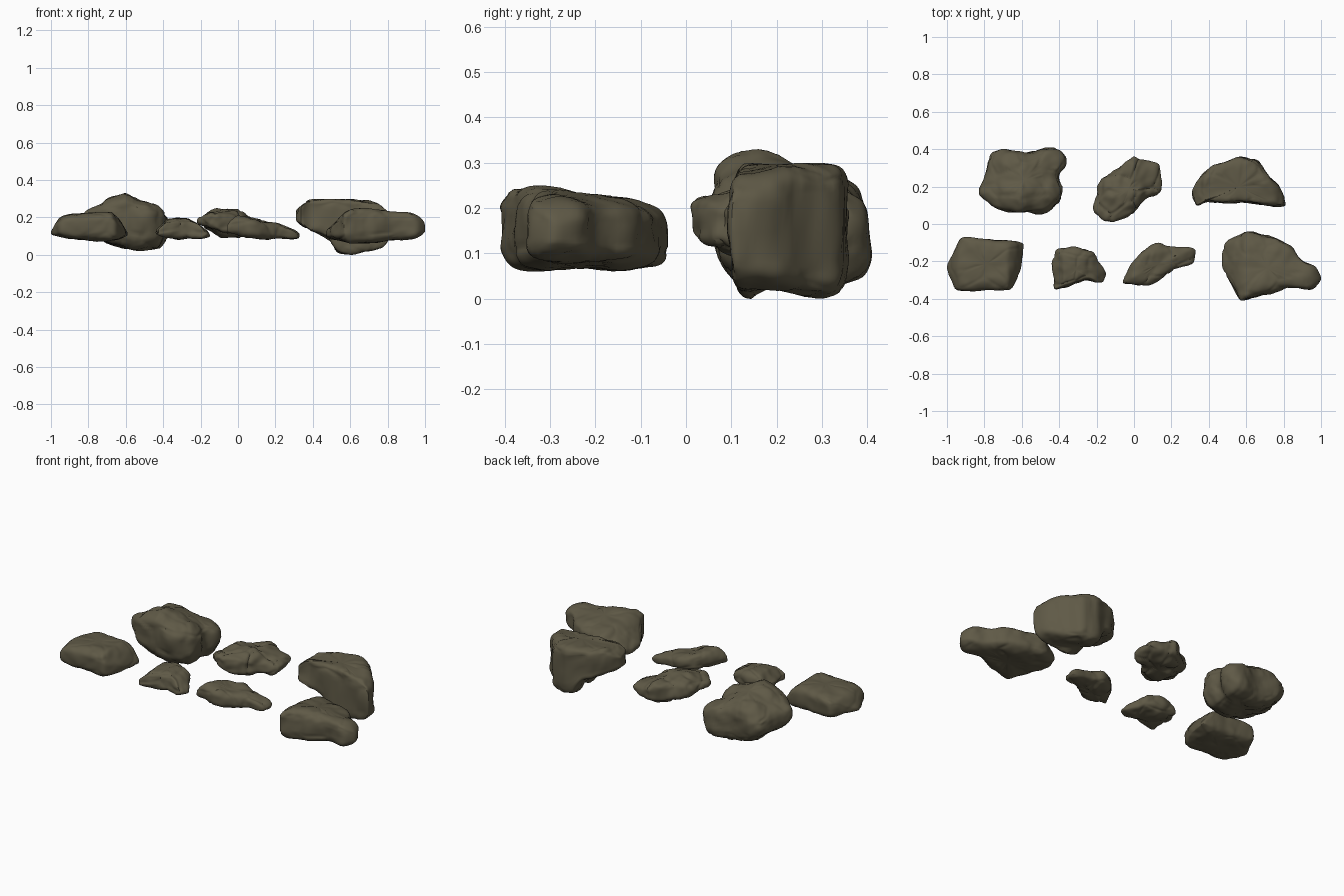
import bpy, bmesh, math
from mathutils import Vector, noise

if "Cube" in bpy.data.objects:
    bpy.data.objects.remove(bpy.data.objects["Cube"])

stone = bpy.data.materials.new("olive grey stone")
stone.use_nodes = True
stone.diffuse_color = (0.115, 0.101, 0.062, 1)
bsdf = stone.node_tree.nodes["Principled BSDF"]
bsdf.inputs["Base Color"].default_value = stone.diffuse_color
bsdf.inputs["Roughness"].default_value = 0.9

AROUND, RINGS = 96, 40


def resample(points, count):
    """Evenly spaced points along a closed outline, with softened corners."""
    loop = [Vector(p) for p in points]
    edges = list(zip(loop, loop[1:] + loop[:1]))
    total = sum((b - a).length for a, b in edges)
    result = []
    for i in range(count):
        left = total * i / count
        for a, b in edges:
            length = (b - a).length
            if left <= length:
                result.append(a.lerp(b, left / length))
                break
            left -= length
        else:
            result.append(loop[0].copy())
    for _ in range(2):
        result = [(result[i - 1] + result[i] * 2 + result[(i + 1) % count]) / 4
                  for i in range(count)]
    return result


def height_at(profile, x):
    """Linear interpolation of a (x, z) profile, clamped at both ends."""
    if x <= profile[0][0]:
        return profile[0][1]
    for (xa, za), (xb, zb) in zip(profile, profile[1:]):
        if x <= xb:
            return za + (zb - za) * (x - xa) / (xb - xa)
    return profile[-1][1]


def weathering(p, rough):
    """Broad lumps, fine grain and narrow cracks between fractured blocks."""
    near = noise.voronoi(p * 7)[0]
    crack = max(0, 1 - (near[1] - near[0]) * 9)
    lumps = noise.noise(p * 9) * 0.018 + noise.noise(p * 24) * 0.006
    return rough * (lumps - crack * 0.006)


def fit(verts, axis, low, high):
    """Give the rock its exact extent along one axis."""
    values = [v.co[axis] for v in verts]
    start, span = min(values), max(values) - min(values)
    for v in verts:
        v.co[axis] = low + (v.co[axis] - start) / span * (high - low)


def rock(name, outline, top, bottom, boxy=3.0, tilt=0.0, rough=1.0):
    """Close a plan outline between an upper and a lower side profile."""
    plan = resample(outline, AROUND)
    centre = sum(plan, Vector((0, 0))) / AROUND
    bm = bmesh.new()

    def place(flat, t):
        hi, lo = height_at(top, flat.x), height_at(bottom, flat.x)
        hi += tilt * (flat.y - centre.y)
        z = (hi + lo) / 2 + t * (hi - lo) / 2
        return bm.verts.new((flat.x, flat.y, z))

    rings = []
    for j in range(1, RINGS):
        a = math.pi * (j / RINGS - 0.5)
        t = math.copysign(abs(math.sin(a)) ** (2 / boxy), a)
        s = math.cos(a) ** (2 / boxy)
        rings.append([place(centre + (p - centre) * s, t) for p in plan])
    base, peak = place(centre, -1), place(centre, 1)
    for i in range(AROUND):
        k = (i + 1) % AROUND
        bm.faces.new((base, rings[0][k], rings[0][i]))
        bm.faces.new((peak, rings[-1][i], rings[-1][k]))
        for lower, upper in zip(rings, rings[1:]):
            bm.faces.new((lower[i], lower[k], upper[k], upper[i]))

    # Soften the profile kinks, then weather the surface
    for _ in range(2):
        bmesh.ops.smooth_vert(bm, verts=bm.verts, factor=0.5,
                              use_axis_x=True, use_axis_y=True, use_axis_z=True)
    bm.normal_update()
    moves = [(v, v.normal * weathering(v.co, rough)) for v in bm.verts]
    for v, move in moves:
        v.co += move
    for axis in range(2):
        values = [p[axis] for p in outline]
        fit(bm.verts, axis, min(values), max(values))
    fit(bm.verts, 2, min(z for _, z in bottom), max(z for _, z in top))
    bmesh.ops.recalc_face_normals(bm, faces=bm.faces)

    mesh = bpy.data.meshes.new(name)
    bm.to_mesh(mesh)
    bm.free()
    mesh.materials.append(stone)
    obj = bpy.data.objects.new(name, mesh)
    bpy.context.collection.objects.link(obj)
    bpy.ops.object.select_all(action="DESELECT")
    obj.select_set(True)
    bpy.context.view_layer.objects.active = obj
    bpy.ops.object.shade_smooth_by_angle(angle=math.radians(40))


# Back row: large boulder, craggy lump, tall wedge
rock("back_left_boulder",
     [(-.83, .17), (-.75, .08), (-.6, .05), (-.47, .06), (-.38, .12), (-.37, .2),
      (-.4, .25), (-.36, .32), (-.37, .37), (-.44, .41), (-.57, .38), (-.7, .4),
      (-.77, .38), (-.78, .29)],
     [(-.83, .24), (-.78, .27), (-.68, .31), (-.6, .33), (-.52, .3), (-.37, .27)],
     [(-.83, .14), (-.7, .06), (-.55, .03), (-.42, .02), (-.36, .08)],
     boxy=3.5, tilt=-.2, rough=.9)
rock("back_middle_lump",
     [(-.22, .1), (-.19, .03), (-.12, .01), (0, .06), (.06, .14), (.14, .18),
      (.15, .31), (.08, .33), (-.01, .36), (-.11, .29), (-.2, .2)],
     [(-.22, .21), (-.15, .25), (-.01, .24), (.05, .21), (.15, .18)],
     [(-.22, .16), (-.1, .09), (.1, .1), (.15, .12)], boxy=3.2, rough=1.2)
rock("back_right_wedge",
     [(.31, .18), (.34, .09), (.38, .12), (.62, .11), (.81, .09), (.77, .2),
      (.72, .25), (.66, .34), (.56, .36), (.43, .32), (.36, .25)],
     [(.31, .25), (.38, .3), (.6, .3), (.74, .28), (.81, .24)],
     [(.31, .18), (.48, .1), (.53, .02), (.6, 0), (.77, .04), (.81, .06)],
     boxy=8, rough=.7)

# Front row: flat block, small chip, sloping shard, long slab
rock("front_left_block",
     [(-1, -.23), (-.95, -.36), (-.66, -.36), (-.61, -.24), (-.59, -.1),
      (-.73, -.09), (-.92, -.07)],
     [(-1, .13), (-.94, .21), (-.88, .22), (-.68, .23), (-.62, .16), (-.59, .12)],
     [(-1, .1), (-.9, .08), (-.65, .07), (-.59, .09)], boxy=4, rough=.5)
rock("front_small_chip",
     [(-.43, -.35), (-.36, -.34), (-.26, -.3), (-.17, -.32), (-.15, -.26),
      (-.2, -.2), (-.22, -.15), (-.33, -.12), (-.42, -.13), (-.44, -.2)],
     [(-.44, .15), (-.38, .2), (-.28, .2), (-.22, .18), (-.15, .12)],
     [(-.44, .09), (-.3, .08), (-.15, .08)], boxy=3.2, rough=.8)
rock("front_sloping_shard",
     [(-.06, -.32), (.1, -.33), (.2, -.25), (.32, -.21), (.33, -.13), (.25, -.13),
      (.13, -.1), (.04, -.15), (-.02, -.24)],
     [(-.06, .17), (0, .21), (.12, .18), (.22, .16), (.33, .12)],
     [(-.06, .1), (.1, .09), (.33, .08)], boxy=3.2, rough=.7)
rock("front_right_slab",
     [(.47, -.22), (.53, -.33), (.56, -.41), (.72, -.36), (.82, -.33), (.95, -.34),
      (1, -.29), (.97, -.23), (.88, -.18), (.82, -.1), (.74, -.07), (.6, -.04),
      (.49, -.1)],
     [(.47, .14), (.53, .21), (.6, .25), (.75, .25), (.93, .23), (1, .2)],
     [(.47, .09), (.6, .06), (.85, .08), (1, .1)], boxy=4.2, tilt=-.15, rough=.7)
